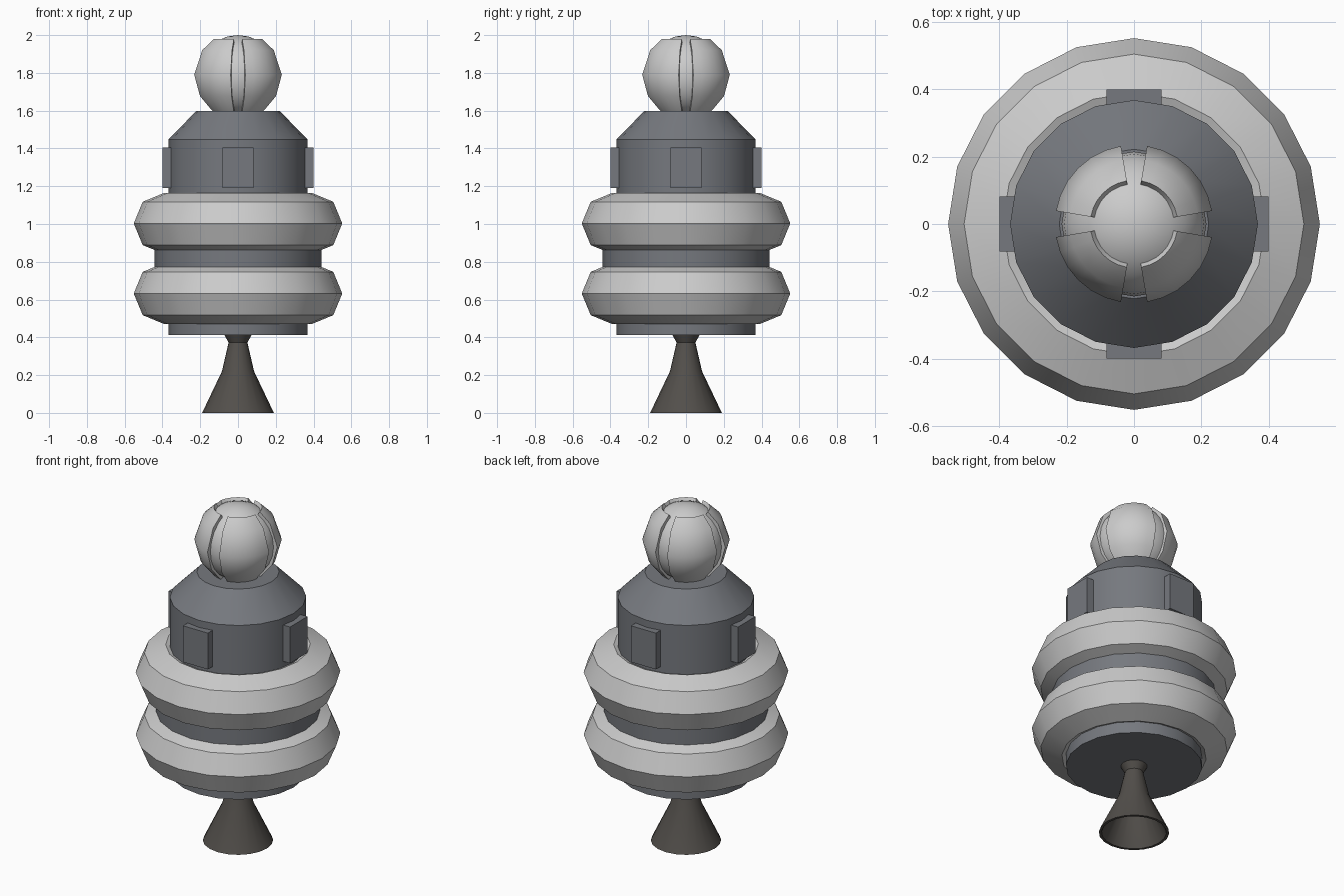
import bpy, bmesh
from math import radians, cos, sin, tau

if "Cube" in bpy.data.objects:
    bpy.data.objects.remove(bpy.data.objects["Cube"])


def material(name, rgb):
    m = bpy.data.materials.new(name)
    m.diffuse_color = (*rgb, 1)
    m.use_nodes = True
    m.node_tree.nodes["Principled BSDF"].inputs["Base Color"].default_value = m.diffuse_color
    return m


DARK = material("dark_grey", (0.18, 0.19, 0.21))
NOZZLE = material("nozzle_brown", (0.085, 0.078, 0.07))


def finish(name, bm, mat=None):
    bmesh.ops.recalc_face_normals(bm, faces=bm.faces)
    me = bpy.data.meshes.new(name)
    bm.to_mesh(me)
    bm.free()
    ob = bpy.data.objects.new(name, me)
    bpy.context.collection.objects.link(ob)
    if mat:
        me.materials.append(mat)
    bpy.ops.object.select_all(action='DESELECT')
    ob.select_set(True)
    bpy.context.view_layer.objects.active = ob
    bpy.ops.object.shade_smooth_by_angle(angle=radians(35))
    return ob


def lathe(name, profile, mat=None, closed=False, start=0, arc=tau, steps=20):
    """Spin (radius, z) points; open profiles get end caps, partial arcs too."""
    full = abs(arc - tau) < 1e-6
    bm = bmesh.new()
    cols = []
    for i in range(steps if full else steps + 1):
        a = start + arc * i / steps
        cols.append([bm.verts.new((r * cos(a), r * sin(a), z)) for r, z in profile])
    n = len(profile)
    for i in range(steps):
        a, b = cols[i], cols[(i + 1) % len(cols)]
        for j in range(n if closed else n - 1):
            k = (j + 1) % n
            bm.faces.new((a[j], b[j], b[k], a[k]))
    if not closed:
        bm.faces.new([c[0] for c in cols])
        bm.faces.new([c[-1] for c in cols])
    elif not full:
        bm.faces.new(cols[0])
        bm.faces.new(cols[-1])
    return finish(name, bm, mat)


# Hollow engine bell
lathe("engine_nozzle", [(0.19, 0), (0.085, 0.22), (0.05, 0.372), (0.073, 0.415),
                        (0.055, 0.415), (0.036, 0.372), (0.07, 0.22), (0.175, 0)],
      NOZZLE, closed=True)

# Hull sections
lathe("base_hull", [(0.368, 0.412), (0.368, 0.62)], DARK)
lathe("middle_hull", [(0.443, 0.62), (0.443, 1.01)], DARK)
lathe("upper_hull", [(0.368, 1.0), (0.368, 1.448), (0.222, 1.597)], DARK)

# Two octagonal-section ring tanks
for name, z in (("lower_ring", 0.632), ("upper_ring", 1.003)):
    section = [(0.39 + 0.162 * cos(tau * k / 8), z + 0.162 * sin(tau * k / 8))
               for k in range(8)]
    lathe(name, section, closed=True)

# Four side panels
for i, (dx, dy) in enumerate(((0, -1), (1, 0), (0, 1), (-1, 0))):
    bm = bmesh.new()
    bmesh.ops.create_cube(bm, size=1)
    for v in bm.verts:
        out, side = 0.36 + 0.08 * v.co.y, 0.164 * v.co.x
        v.co = (dx * out - dy * side, dy * out + dx * side, 1.298 + 0.216 * v.co.z)
    finish(f"side_panel_{i + 1}", bm, DARK)

# Round head
bm = bmesh.new()
bmesh.ops.create_uvsphere(bm, u_segments=20, v_segments=12, radius=0.215)
bmesh.ops.translate(bm, verts=bm.verts, vec=(0, 0, 1.785))
finish("head_sphere", bm)

# Four shell segments around the head
shell = [(0.13, 1.59), (0.204, 1.677), (0.235, 1.79), (0.192, 1.92), (0.13, 1.98),
         (0.118, 1.96), (0.174, 1.905), (0.212, 1.79), (0.184, 1.69), (0.115, 1.605)]
for i in range(4):
    lathe(f"head_shell_{i + 1}", shell, closed=True,
          start=radians(90 * i + 9.5), arc=radians(71), steps=6)
